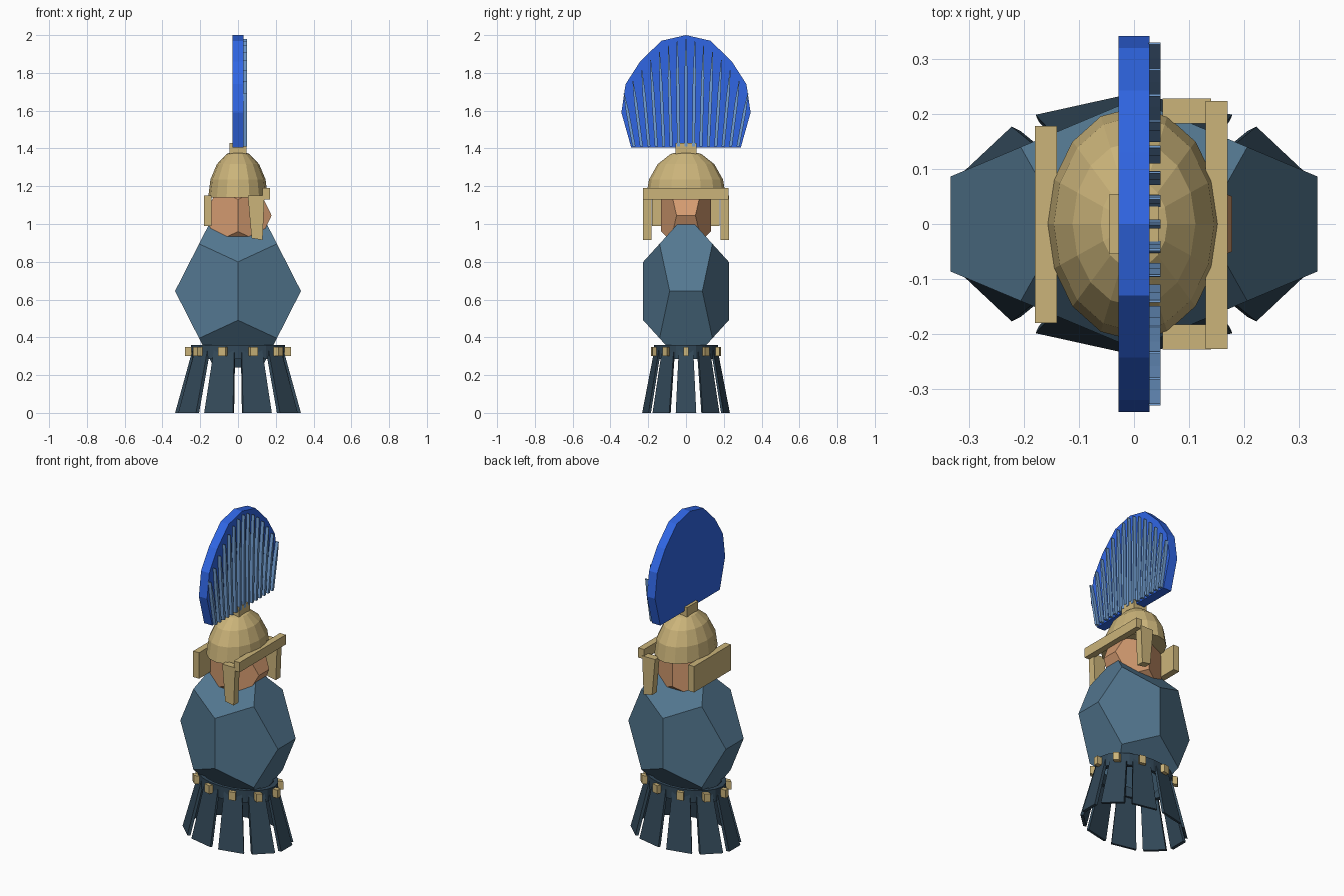
import bpy
import bmesh
from math import sin, cos, pi, sqrt
from mathutils import Vector

if "Cube" in bpy.data.objects:
    bpy.data.objects.remove(bpy.data.objects["Cube"], do_unlink=True)


def material(name, r, g, b):
    def lin(c):
        c /= 255
        return c / 12.92 if c < 0.04045 else ((c + 0.055) / 1.055) ** 2.4
    m = bpy.data.materials.new(name)
    m.use_nodes = True
    col = (lin(r), lin(g), lin(b), 1)
    m.diffuse_color = col
    m.node_tree.nodes["Principled BSDF"].inputs["Base Color"].default_value = col
    return m


STEEL = material("steel_blue", 84, 120, 145)
DARK = material("dark_slate", 50, 72, 88)
GOLD = material("dull_gold", 203, 180, 122)
SKIN = material("skin", 212, 155, 112)
BLUE = material("crest_blue", 48, 102, 228)
PALE = material("pale_blue", 115, 160, 212)


def finish(name, bm, mat):
    bmesh.ops.recalc_face_normals(bm, faces=bm.faces)
    me = bpy.data.meshes.new(name)
    bm.to_mesh(me)
    bm.free()
    me.materials.append(mat)
    ob = bpy.data.objects.new(name, me)
    bpy.context.collection.objects.link(ob)
    return ob


def hull(name, points, mat):
    """Convex solid around the points, with flat faces merged."""
    bm = bmesh.new()
    for p in points:
        bm.verts.new(p)
    bmesh.ops.convex_hull(bm, input=bm.verts)
    bmesh.ops.dissolve_limit(bm, angle_limit=0.02, verts=bm.verts, edges=bm.edges)
    return finish(name, bm, mat)


def box(name, x, y, z, mat):
    return hull(name, [(a, b, c) for a in x for b in y for c in z], mat)


def dodecahedron(name, height, size, mat):
    phi = (1 + sqrt(5)) / 2
    s = (-1, 1)
    pts = [(a, b, c) for a in s for b in s for c in s]
    for a in s:
        for b in s:
            pts += [(0, a * phi, b / phi), (a / phi, 0, b * phi), (a * phi, b / phi, 0)]
    hull(name, [(x * size[0], y * size[1], z * size[2] + height) for x, y, z in pts], mat)


def lathe(name, profile, sides, scale, mat, closed):
    """Spin a (radius, height) profile around z, stretched in x and y."""
    bm = bmesh.new()
    rings = []
    for r, z in profile:
        rings.append([bm.verts.new((r * scale[0] * cos(2 * pi * i / sides),
                                    r * scale[1] * sin(2 * pi * i / sides), z))
                      for i in range(sides)])
    pairs = list(zip(rings, rings[1:]))
    if closed:
        pairs.append((rings[-1], rings[0]))
    else:
        bm.faces.new(rings[0])
    for lo, hi in pairs:
        for i in range(sides):
            j = (i + 1) % sides
            bm.faces.new((lo[i], lo[j], hi[j], hi[i]))
    bmesh.ops.remove_doubles(bm, verts=bm.verts, dist=0.0005)
    return finish(name, bm, mat)


# Torso and head
dodecahedron("torso", 0.645, (0.206, 0.14, 0.25), STEEL)
dodecahedron("head", 1.045, (0.11, 0.081, 0.137), SKIN)

# Belt, with skirt strips and studs spread around the same oval
FLAT = 0.68
lathe("belt", [(0.22, 0.285), (0.25, 0.285), (0.25, 0.36), (0.22, 0.36)],
      20, (1, FLAT), DARK, True)


def radial(angle, corners):
    """Place (out, side, height) corners around the oval."""
    return [(r * cos(angle) - t * sin(angle),
             (r * sin(angle) + t * cos(angle)) * FLAT, z) for r, t, z in corners]


for k in range(10):
    a = k * pi / 5
    strip = [(r, s * w, z) for s in (-1, 1) for r, w, z in
             ((0.333, 0.08, 0), (0.313, 0.08, 0), (0.239, 0.056, 0.34), (0.221, 0.056, 0.34))]
    hull(f"skirt_strip_{k + 1}", radial(a, strip), DARK)
    stud = [(r, t, z) for r in (0.24, 0.28) for t in (-0.021, 0.021) for z in (0.3, 0.35)]
    hull(f"belt_stud_{k + 1}", radial(a, stud), GOLD)

# Helmet dome and its fittings
dome = [(cos(i * pi / 8), 1.14 + 0.25 * sin(i * pi / 8)) for i in range(4)]
lathe("helmet_dome", dome + [(0, 1.39)], 16, (0.158, 0.212), GOLD, False)
box("crest_mount", (-0.045, 0.045), (-0.055, 0.055), (1.34, 1.43), GOLD)
box("brow_band", (0.13, 0.17), (-0.227, 0.224), (1.13, 1.19), GOLD)
box("neck_guard", (-0.18, -0.14), (-0.18, 0.178), (0.99, 1.15), GOLD)
for side, s in (("left", 1), ("right", -1)):
    outline = [(0.052, 1.15), (0.14, 1.15), (0.13, 0.915), (0.072, 0.925)]
    hull(f"cheek_guard_{side}", [(x, s * y, z) for x, z in outline for y in (0.183, 0.228)], GOLD)

# Crest plate
half = [(0.29, 1.405), (0.342, 1.59), (0.32, 1.74), (0.243, 1.86), (0.13, 1.97), (0, 2)]
hull("crest_plate", [(x, s * y, z) for y, z in half for s in (-1, 1) for x in (-0.028, 0.028)], BLUE)

# Fan of thin quills on one face of the crest
for k in range(15):
    u = (k - 7) / 7
    tip_y, tip_z = 0.328 * u, 1.98 - 0.29 * abs(u) ** 1.7
    base_y = 0.275 * u
    mid_y, mid_z = (base_y + 2 * tip_y) / 3, 1.41 + (tip_z - 1.41) * 0.67
    quill = [(x, y + s * w, z) for x in (0.026, 0.048) for s in (-1, 1) for y, w, z in
             ((base_y, 0.008, 1.41), (mid_y, 0.008, mid_z), (tip_y, 0.002, tip_z))]
    hull(f"crest_quill_{k + 1}", quill, PALE)
